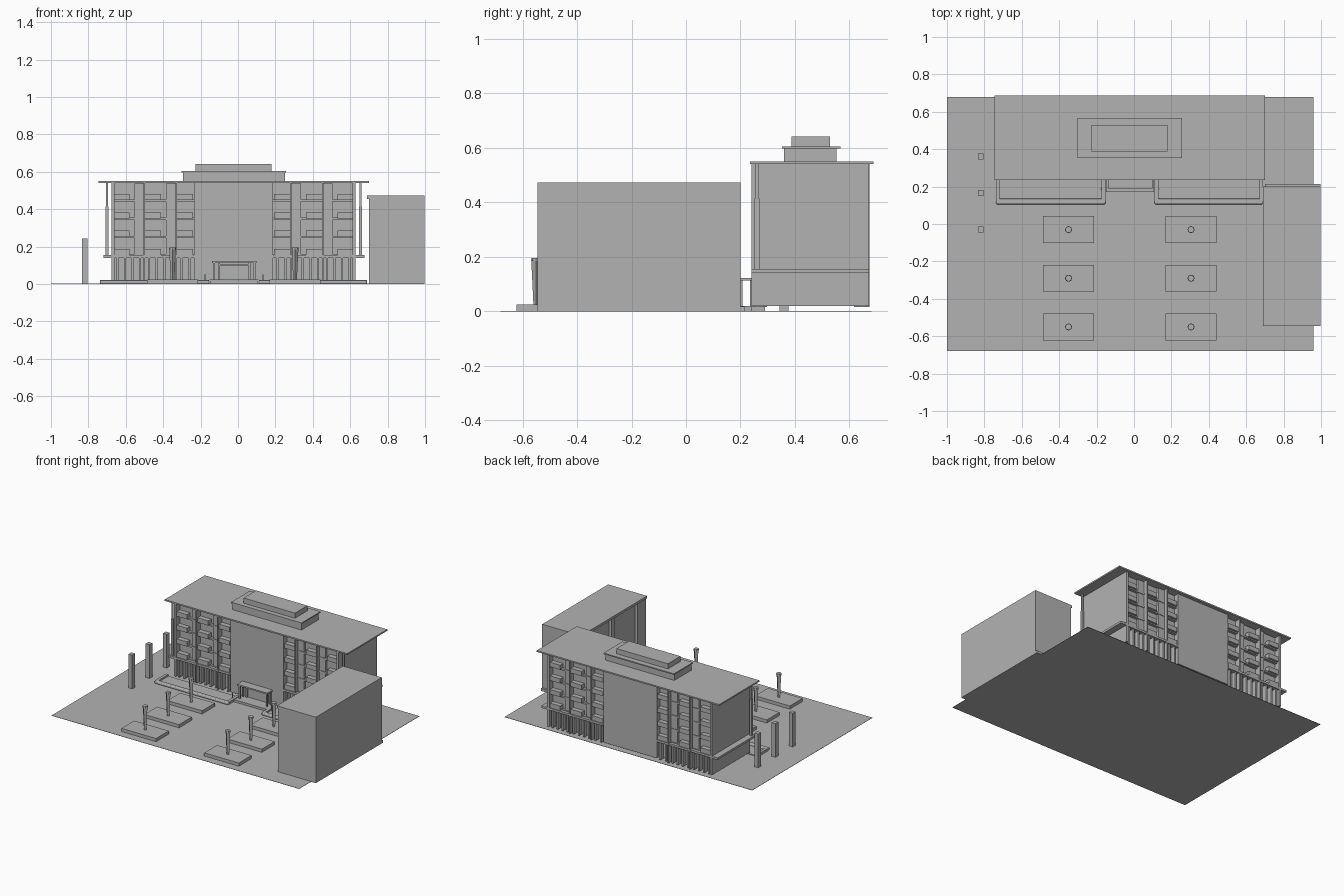
import bpy
import bmesh
from mathutils import Matrix, Vector

cube = bpy.data.objects.get("Cube")
if cube:
    bpy.data.objects.remove(cube)

grey = bpy.data.materials.new("plain_grey")
grey.use_nodes = True
COLOUR = (0.45, 0.45, 0.45, 1)
grey.diffuse_color = COLOUR
grey.node_tree.nodes["Principled BSDF"].inputs["Base Color"].default_value = COLOUR


def add_box(bm, x, y, z):
    """Box from (min, max) ranges."""
    lo, hi = zip(*(sorted(r) for r in (x, y, z)))
    centre = [(a + b) / 2 for a, b in zip(lo, hi)]
    size = [b - a for a, b in zip(lo, hi)]
    bmesh.ops.create_cube(bm, size=1, matrix=Matrix.Translation(centre) @ Matrix.Diagonal((*size, 1)))


def finish(name, bm):
    mesh = bpy.data.meshes.new(name)
    bm.to_mesh(mesh)
    bm.free()
    mesh.materials.append(grey)
    obj = bpy.data.objects.new(name, mesh)
    bpy.context.collection.objects.link(obj)
    return obj


def boxes(name, *ranges):
    bm = bmesh.new()
    for r in ranges:
        add_box(bm, *r)
    return finish(name, bm)


# Building symmetry lines
CX, CY = -0.024, 0.457


def four_ways(x, y):
    """Copies of an x and y range on both wings, front and back."""
    for sx in (-1, 1):
        for sy in (-1, 1):
            yield [CX + sx * v for v in x], [CY + sy * v for v in y]


# Ground
boxes("ground", ((-1, 0.96), (-0.68, 0.68), (0, 0.002)))

# Main block and roofs
boxes("main_block", ((-0.665, 0.617), (0.285, 0.63), (0.02, 0.54)))
boxes("end_walls", *[(x, (0.241, 0.672), (0.02, 0.54)) for x in ((-0.676, -0.66), (0.612, 0.628))])
boxes("centre_walls", *[((-0.235, 0.187), y, (0.02, 0.54)) for y in ((0.25, 0.3), (0.62, 0.664))])
boxes("main_roof", ((-0.745, 0.7), (0.235, 0.688), (0.54, 0.55)))
boxes("roof_house", ((-0.295, 0.25), (0.36, 0.553), (0.55, 0.597)))
boxes("roof_house_ledge", ((-0.302, 0.256), (0.353, 0.567), (0.597, 0.605)))
boxes("roof_house_top", ((-0.227, 0.18), (0.387, 0.528), (0.605, 0.642)))

# Fins, balconies and ground floor ribs
fins, balconies, slabs, ribs = [], [], [], []
for edge in (0.306, 0.476):
    for x, y in four_ways((edge - 0.004, edge + 0.004), (0.16, 0.216)):
        fins.append((x, y, (0.015, 0.54)))
for outer, inner in ((0.64, 0.48), (0.472, 0.31), (0.302, 0.211)):
    for floor in range(4):
        z = 0.155 + floor * 0.0975
        rail = min(0.085, outer - inner)
        for x, y in four_ways((outer - rail, outer), (0.17, 0.207)):
            balconies.append((x, y, (z, z + 0.033)))
        for x, y in four_ways((inner, outer), (0.17, 0.192)):
            slabs.append((x, y, (z - 0.008, z + 0.004)))
        # Wall piers beside the balcony openings
        if floor < 4 and outer > 0.4:
            for x, y in four_ways((inner, inner + 0.05), (0.17, 0.188)):
                slabs.append((x, y, (z, z + 0.09)))
    count = 4 if outer > 0.4 else 2
    for i in range(count):
        c = inner + (outer - inner) * (i + 0.5) / count
        for x, y in four_ways((c - 0.006, c + 0.006), (0.17, 0.205)):
            ribs.append((x, y, (0.015, 0.14)))
boxes("facade_fins", *fins)
boxes("balconies", *balconies)
boxes("floor_slabs", *slabs)
boxes("ground_floor_ribs", *ribs)

# First floor band, wrapping both ends, with slender end columns
band = [(x, y, (0.14, 0.155)) for x, y in four_ways((0.211, 0.652), (0.165, 0.213))]
band += [(x, (0.241, 0.672), (0.14, 0.155)) for x in ((-0.72, -0.67), (0.625, 0.675))]
boxes("first_floor_band", *band)
columns = []
for x in (-0.7, 0.655):
    columns.append(((x - 0.008, x + 0.008), (0.252, 0.27), (0.155, 0.415)))
    columns.append(((x - 0.005, x + 0.005), (0.256, 0.266), (0.415, 0.54)))
boxes("end_columns", *columns)

# Entrance canopy, posts, portal and step
boxes("entrance_canopy", ((-0.14, 0.1), (0.19, 0.26), (0.113, 0.123)))
portal = [((-0.105, 0.067), (0.235, 0.25), (0.098, 0.106))]
for s in (-1, 1):
    for off, y in ((0.108, 0.197), (0.108, 0.235), (0.082, 0.24)):
        x = CX + 0.004 + s * off
        portal.append(((x - 0.005, x + 0.005), (y, y + 0.01), (0.02, 0.114)))
boxes("entrance_posts", *portal)
boxes("entrance_step", ((-0.15, 0.108), (0.17, 0.29), (0, 0.018)))
boxes("bollards", *[((x - 0.003, x + 0.003), (0.185, 0.191), (0, 0.05)) for x in (-0.175, 0.133)])

# Shallow forecourt basins with rounded front rims
for side, x0, x1 in (("right", -0.738, -0.153), ("left", 0.11, 0.69)):
    boxes(side + "_basin", ((x0, x1), (0.12, 0.24), (0, 0.008)),
          ((x0, x0 + 0.02), (0.12, 0.24), (0, 0.02)),
          ((x1 - 0.02, x1), (0.12, 0.24), (0, 0.02)))
    rim = boxes(side + "_basin_rim", ((x0, x1), (0.105, 0.135), (0, 0.02)))
    bevel = rim.modifiers.new("round", "BEVEL")
    bevel.width = 0.008
    bevel.segments = 4

# Garden beds, each with a flared lamp post
for x in (-0.35, 0.305):
    for y in (-0.03, -0.29, -0.55):
        boxes("garden_bed", ((x - 0.137, x + 0.137), (y - 0.072, y + 0.072), (0, 0.025)))
        bm = bmesh.new()
        bmesh.ops.create_cone(bm, cap_ends=True, segments=4, radius1=0.01, radius2=0.018,
                              depth=0.165, matrix=Matrix.Translation((x, y, 0.1075)))
        bmesh.ops.create_cone(bm, cap_ends=True, segments=8, radius1=0.019, radius2=0.017,
                              depth=0.012, matrix=Matrix.Translation((x, y, 0.19)))
        finish("lamp_post", bm)

# Free-standing pillars
for y in (-0.03, 0.165, 0.36):
    boxes("pillar", ((-0.835, -0.805), (y - 0.016, y + 0.016), (0, 0.243)))

# Side hall with recessed panels on its inner face
boxes("side_hall", ((0.72, 0.998), (-0.545, 0.2), (0, 0.472)))
hall = [((0.69, 0.73), (-0.545, 0.2), (0.455, 0.472))]
for y0, y1 in ((-0.545, -0.45), (-0.19, -0.16), (0.1, 0.2)):
    hall.append(((0.7, 0.73), (y0, y1), (0, 0.46)))
boxes("side_hall_frame", *hall)
boxes("side_hall_step", ((0.7, 0.998), (0.2, 0.214), (0, 0.018)))
